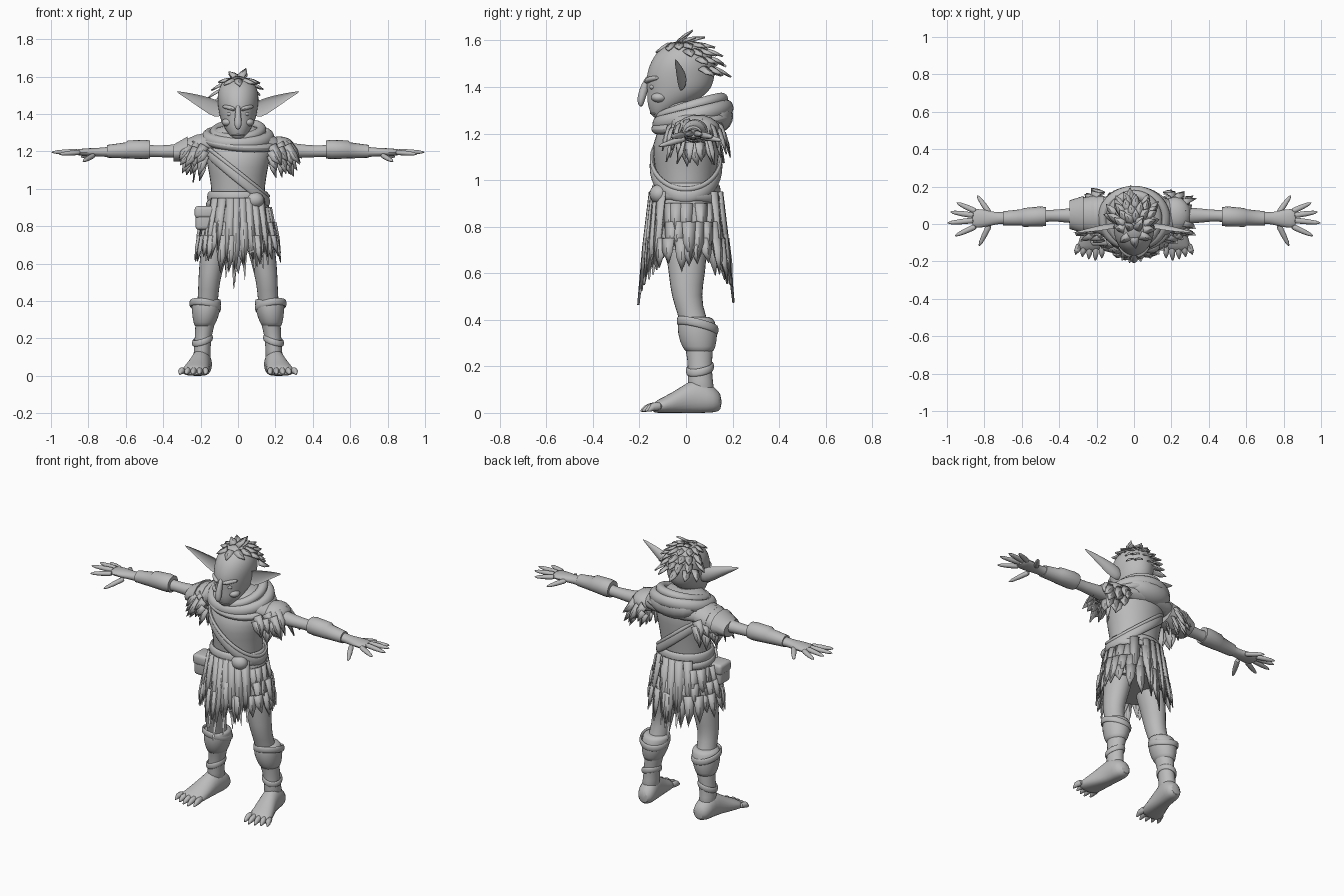
import bpy, bmesh, math, random
from mathutils import Vector as V

random.seed(7)
cube = bpy.data.objects.get("Cube")
if cube:
    bpy.data.objects.remove(cube, do_unlink=True)

grey = bpy.data.materials.new("plain grey")
grey.use_nodes = True
grey.diffuse_color = (0.5, 0.5, 0.5, 1)
bsdf = next(n for n in grey.node_tree.nodes if n.type == 'BSDF_PRINCIPLED')
bsdf.inputs["Base Color"].default_value = grey.diffuse_color
bsdf.inputs["Roughness"].default_value = 0.8
X, Y, Z = V((1, 0, 0)), V((0, 1, 0)), V((0, 0, 1))


def finish(name, bm, sub=0, thick=0, angle=50):
    bmesh.ops.recalc_face_normals(bm, faces=bm.faces)
    mesh = bpy.data.meshes.new(name)
    bm.to_mesh(mesh)
    bm.free()
    mesh.materials.append(grey)
    ob = bpy.data.objects.new(name, mesh)
    bpy.context.collection.objects.link(ob)
    bpy.ops.object.select_all(action='DESELECT')
    ob.select_set(True)
    bpy.context.view_layer.objects.active = ob
    bpy.ops.object.shade_smooth_by_angle(angle=math.radians(angle))
    if thick:
        ob.modifiers.new("cloth thickness", 'SOLIDIFY').thickness = thick
    if sub:
        mod = ob.modifiers.new("smooth", 'SUBSURF')
        mod.levels = mod.render_levels = sub
    return ob


def tube(bm, stations, ref=Y, axis=None, n=12, side=1, loop=False, cup=False):
    """Loft ellipses through (x, y, z, radius across, radius along ref)."""
    pts = [V(s[:3]) for s in stations]
    rings, count = [], len(pts)
    for i, s in enumerate(stations):
        ahead = pts[(i + 1) % count] if loop else pts[min(i + 1, count - 1)]
        behind = pts[i - 1] if loop else pts[max(i - 1, 0)]
        t = (axis or (ahead - behind)).normalized()
        b = (ref - t * ref.dot(t)).normalized()
        a = t.cross(b)
        ring = []
        for k in range(n):
            c, d = math.cos(math.tau * k / n), math.sin(math.tau * k / n)
            if cup and c > 0.01:
                c *= -0.4
            p = pts[i] + a * c * s[3] + b * d * s[4]
            ring.append(bm.verts.new((p.x * side, p.y, max(p.z, 0))))
        rings.append(ring)
    pairs = list(zip(rings, rings[1:])) + ([(rings[-1], rings[0])] if loop else [])
    for r, q in pairs:
        for k in range(n):
            bm.faces.new((r[k], r[(k + 1) % n], q[(k + 1) % n], q[k]))
    if not loop:
        bm.faces.new(rings[0])
        bm.faces.new(rings[-1])


def band(bm, centre, rx, ry, tilt_x, tilt_y, thick, height, n=28):
    """Closed hoop of cloth around the body, tilted sideways or backwards."""
    st = []
    for k in range(n):
        c, s = math.cos(math.tau * k / n), math.sin(math.tau * k / n)
        st.append((centre[0] + rx * c, centre[1] + ry * s,
                   centre[2] + tilt_x * c + tilt_y * s, thick, height))
    tube(bm, st, ref=Z, n=8, loop=True)


def leaf(bm, p, d, out, length, w):
    """Pointed cloth tatter or hair lock with a raised middle fold."""
    d = d.normalized()
    s = d.cross(out).normalized()
    o = s.cross(d).normalized() * w * 0.3
    skew = s * random.uniform(-0.5, 0.5) * w
    v = [bm.verts.new(q) for q in (
        p - s * w, p + o, p + s * w,
        p + d * length * 0.55 - s * w * 0.8, p + d * length * 0.5 + o, p + d * length * 0.55 + s * w * 0.8,
        p + d * length + skew)]
    for f in ((0, 1, 4, 3), (1, 2, 5, 4), (3, 4, 6), (4, 5, 6)):
        bm.faces.new([v[i] for i in f])


def ball(bm, c, r):
    geo = bmesh.ops.create_uvsphere(bm, u_segments=16, v_segments=10, radius=1)
    for v in geo['verts']:
        v.co = V((c[0] + v.co.x * r[0], c[1] + v.co.y * r[1], c[2] + v.co.z * r[2]))


# Head: skull and jaw
bm = bmesh.new()
tube(bm, [(0, -.12, 1.265, .025, .02), (0, -.105, 1.29, .05, .05), (0, -.07, 1.33, .078, .1),
          (0, -.03, 1.38, .1, .14), (0, -.025, 1.44, .11, .152), (0, -.015, 1.5, .115, .145),
          (0, -.01, 1.55, .1, .12), (0, 0, 1.585, .07, .08), (0, 0, 1.6, .03, .035)], axis=Z, n=14)
finish("head", bm, 2)
bm = bmesh.new()
tube(bm, [(0, 0, 1.2, .07, .07), (0, -.01, 1.4, .065, .07)])
finish("neck", bm, 1)

# Face: hooked nose, brow, eyes, cheeks and lips
bm = bmesh.new()
tube(bm, [(0, -.155, 1.45, .014, .012), (0, -.175, 1.41, .014, .018), (0, -.188, 1.365, .021, .02),
          (0, -.196, 1.335, .02, .016), (0, -.192, 1.315, .009, .008)], n=10)
finish("nose", bm, 1)
bm = bmesh.new()
for s in (1, -1):
    tube(bm, [(.012, -.172, 1.42, .014, .012), (.045, -.16, 1.435, .016, .014), (.085, -.115, 1.44, .01, .01)],
         ref=Z, n=8, side=s)
finish("brow", bm, 1)
for s, label in ((1, "left"), (-1, "right")):
    bm = bmesh.new()
    ball(bm, (s * .042, -.143, 1.4), (.018, .014, .012))
    finish(label + "_eye", bm)
    bm = bmesh.new()
    ball(bm, (s * .055, -.115, 1.355), (.032, .035, .022))
    finish(label + "_cheek", bm)
    bm = bmesh.new()
    tube(bm, [(.085, -.02, 1.42, .02, .035), (.125, -.03, 1.43, .036, .052), (.18, -.04, 1.455, .035, .042),
              (.25, -.045, 1.488, .022, .024), (.33, -.05, 1.52, .003, .003)], ref=Z, axis=X, side=s, cup=True)
    finish(label + "_ear", bm, 1)
bm = bmesh.new()
for z in (1.302, 1.29):
    tube(bm, [(-.04, -.125, z - .004, .008, .006), (0, -.16, z, .009, .007), (.04, -.125, z - .004, .008, .006)],
         ref=Z, n=8)
finish("lips", bm, 1)

# Hair: rows of swept locks over the crown and back
bm = bmesh.new()
for lat, count in ((80, 5), (62, 11), (44, 14), (26, 14), (8, 12)):
    for k in range(count):
        turn = math.tau * (k + random.random() * .5) / count
        if lat < 60 and math.sin(turn) < -.25 + (60 - lat) * .012:
            continue
        e = math.radians(lat)
        out = V((math.cos(turn) * math.cos(e), math.sin(turn) * math.cos(e), math.sin(e)))
        p = V((out.x * .116, out.y * .135 - .01, 1.465 + out.z * .137))
        leaf(bm, p, V((out.x, out.y + .35, -.9 * math.cos(e))) + out * .3, out, random.uniform(.055, .085), .024)
finish("hair", bm, 0, .008, 30)

# Torso in a fitted tunic
bm = bmesh.new()
tube(bm, [(0, 0, .88, .15, .13), (0, 0, .98, .143, .125), (0, 0, 1.07, .155, .14), (0, 0, 1.16, .175, .15),
          (0, .02, 1.23, .19, .135), (0, .03, 1.29, .1, .09)], axis=Z, n=16)
finish("tunic", bm, 1)
bm = bmesh.new()
band(bm, (0, 0, 1.06), .16, .145, -.13, 0, .014, .03)
band(bm, (0, 0, 1.09), .163, .148, -.13, 0, .01, .012)
finish("diagonal_strap", bm, 1)

# Mantle, scarf folds and the hood lying on the back
bm = bmesh.new()
tube(bm, [(0, .02, 1.345, .08, .08), (0, .03, 1.31, .14, .125), (0, .035, 1.275, .21, .14),
          (0, .04, 1.235, .275, .135), (0, .04, 1.19, .28, .12)], axis=Z, n=20)
finish("mantle", bm, 1)
bm = bmesh.new()
band(bm, (0, .03, 1.275), .165, .145, 0, .035, .034, .04)
band(bm, (0, .025, 1.31), .125, .13, .008, .04, .03, .028)
band(bm, (.01, .025, 1.25), .18, .15, -.015, .03, .028, .024)
finish("scarf", bm, 1)
bm = bmesh.new()
ball(bm, (0, .125, 1.275), (.15, .078, .075))
finish("hood", bm)

# Layered pad on the right shoulder, plainer cap on the left
bm = bmesh.new()
for i in range(3):
    x = -.19 - i * .055
    tube(bm, [(x + .03, .05, 1.235 - i * .012, .1, .07), (x - .045, .05, 1.215 - i * .012, .1 - i * .012, .07 - i * .012)],
         ref=Z, axis=X, n=14)
finish("right_shoulder_pad", bm)
bm = bmesh.new()
ball(bm, (.22, .05, 1.22), (.085, .095, .06))
finish("left_shoulder_cap", bm)

# Ragged sleeves around each shoulder
bm = bmesh.new()
for s in (1, -1):
    for row in range(3):
        for k in range(11):
            a = math.tau * k / 11 + row * .3
            out = V((s * .35, math.sin(a), .2 * math.cos(a)))
            p = V((s * (.18 + row * .04), .04 + math.sin(a) * (.125 - row * .02), 1.21 + math.cos(a) * .05))
            leaf(bm, p, V((s * (.45 + .3 * math.cos(a)), math.sin(a) * .25, -.85)), out,
                 random.uniform(.07, .13), .028)
finish("sleeve_tatters", bm, 0, .006, 30)

# Skirt: inner shell, ragged rows and long hanging strips
bm = bmesh.new()
tube(bm, [(0, 0, .96, .15, .13), (0, 0, .84, .185, .15), (0, 0, .7, .205, .165)], axis=Z, n=24)
finish("skirt", bm)


def hang(bm, a, z, length, w, lift=0.0):
    drop = .96 - z
    out = V((math.cos(a), math.sin(a), 0))
    p = V((out.x * (.157 + drop * .22 + lift), out.y * (.137 + drop * .14 + lift), z))
    leaf(bm, p, V((out.x * .2, out.y * .12, -1)), out, length, w)


bm = bmesh.new()
for z, length, count in ((.9, .15, 20), (.82, .15, 22), (.75, .13, 24)):
    for k in range(count):
        a = math.tau * (k + random.random() * .6) / count
        hang(bm, a, z, length * random.uniform(.75, 1.15) + .07 * abs(math.sin(a)) ** 3, .03, random.uniform(0, .012))
finish("skirt_tatters", bm, 0, .006, 30)
bm = bmesh.new()
for deg, length in ((-103, .43), (-93, .49), (-82, .44), (-70, .4), (-58, .38), (-45, .36), (-120, .32), (-137, .34),
                    (80, .4), (94, .48), (108, .4), (125, .33), (55, .33)):
    hang(bm, math.radians(deg), .95, length, .026, .014)
finish("hanging_strips", bm, 0, .01, 30)

# Belt sash, knot and hip pouch
bm = bmesh.new()
band(bm, (0, 0, .955), .152, .135, 0, 0, .016, .035)
band(bm, (0, 0, .925), .158, .14, .01, -.008, .016, .025)
finish("belt_sash", bm, 1)
bm = bmesh.new()
ball(bm, (.09, -.115, .94), (.05, .042, .042))
finish("sash_knot", bm)
for name, z, size in (("pouch", .835, (.052, .05, .055)), ("pouch_flap", .875, (.057, .056, .032))):
    bm = bmesh.new()
    bmesh.ops.create_cube(bm, size=2)
    for v in bm.verts:
        v.co = V((-.175 + v.co.x * size[0], -.06 + v.co.y * size[1], z + v.co.z * size[2]))
    bmesh.ops.bevel(bm, geom=bm.edges[:], offset=.018, segments=3, affect='EDGES', profile=.5)
    finish(name, bm)

for s, label in ((1, "left"), (-1, "right")):
    # Arm, bracer and hand
    bm = bmesh.new()
    tube(bm, [(.15, .04, 1.21, .06, .055), (.28, .045, 1.205, .045, .042), (.36, .045, 1.2, .04, .036),
              (.45, .045, 1.2, .028, .03), (.52, .04, 1.205, .042, .04), (.65, .035, 1.2, .036, .033),
              (.73, .03, 1.195, .03, .024), (.78, .03, 1.195, .045, .024), (.84, .03, 1.195, .055, .02),
              (.87, .03, 1.195, .045, .014)], ref=Z, axis=X, side=s)
    finish(label + "_arm", bm, 1)
    bm = bmesh.new()
    tube(bm, [(.47, .04, 1.21, .05, .048), (.5, .04, 1.21, .054, .052), (.59, .035, 1.21, .05, .048),
              (.6, .035, 1.205, .044, .043), (.7, .03, 1.2, .038, .034)], ref=Z, axis=X, n=16, side=s)
    finish(label + "_bracer", bm)
    bm = bmesh.new()
    for base, tip in (((.77, 0, 1.18), (.83, -.12, 1.145)), ((.84, -.01, 1.195), (.96, -.065, 1.185)),
                      ((.85, .02, 1.2), (1, .005, 1.195)), ((.85, .045, 1.2), (.985, .065, 1.195)),
                      ((.84, .065, 1.195), (.95, .115, 1.185)), ((.77, .055, 1.19), (.84, .155, 1.17))):
        b, t = V(base), V(tip)
        tube(bm, [(*b.lerp(t, f), r, r * .9) for f, r in ((0, .02), (.35, .015), (.5, .017), (.75, .011), (.8, .013), (1, .002))],
             ref=Z, n=8, side=s)
    finish(label + "_fingers", bm, 1)

    # Leg, shin guard and ankle wrap
    bm = bmesh.new()
    tube(bm, [(.09, 0, .88, .08, .1), (.115, 0, .72, .082, .095), (.14, .005, .6, .07, .082),
              (.155, .0, .5, .06, .066), (.16, .025, .42, .056, .06), (.17, .055, .32, .06, .07),
              (.185, .06, .22, .046, .052), (.193, .06, .14, .046, .055), (.193, .07, .05, .05, .065)], axis=Z, side=s)
    finish(label + "_leg", bm, 1)
    bm = bmesh.new()
    tube(bm, [(.165, .04, .415, .072, .068), (.167, .045, .4, .08, .08), (.172, .05, .34, .078, .09),
              (.178, .055, .28, .06, .072), (.182, .06, .255, .05, .058)], axis=Z, n=16, side=s)
    finish(label + "_shin_guard", bm, 1)
    bm = bmesh.new()
    band(bm, (s * .175, .05, .375), .079, .084, s * .012, -.02, .008, .02, 20)
    band(bm, (s * .19, .06, .19), .05, .055, s * -.015, .01, .007, .018, 20)
    finish(label + "_leg_wraps", bm, 1)

    # Foot and clawed toes
    bm = bmesh.new()
    tube(bm, [(.185, .155, .045, .03, .035), (.19, .12, .055, .058, .06), (.195, .06, .07, .055, .09),
              (.205, .0, .055, .058, .075), (.22, -.06, .038, .07, .05), (.232, -.12, .025, .075, .034),
              (.235, -.145, .02, .06, .02)], ref=Z, axis=-Y, side=s)
    finish(label + "_foot", bm, 1)
    bm = bmesh.new()
    for i in range(5):
        x, far = .172 + i * .03, -.2 + .012 * abs(i - 1.2)
        tube(bm, [(x + .002, -.1, .03, .018, .022), (x + i * .003, -.15, .026, .018, .02),
                  (x + i * .004, far + .025, .02, .015, .016), (x + i * .005, far, .006, .003, .004)],
             ref=Z, n=8, side=s)
    finish(label + "_toes", bm, 1)
